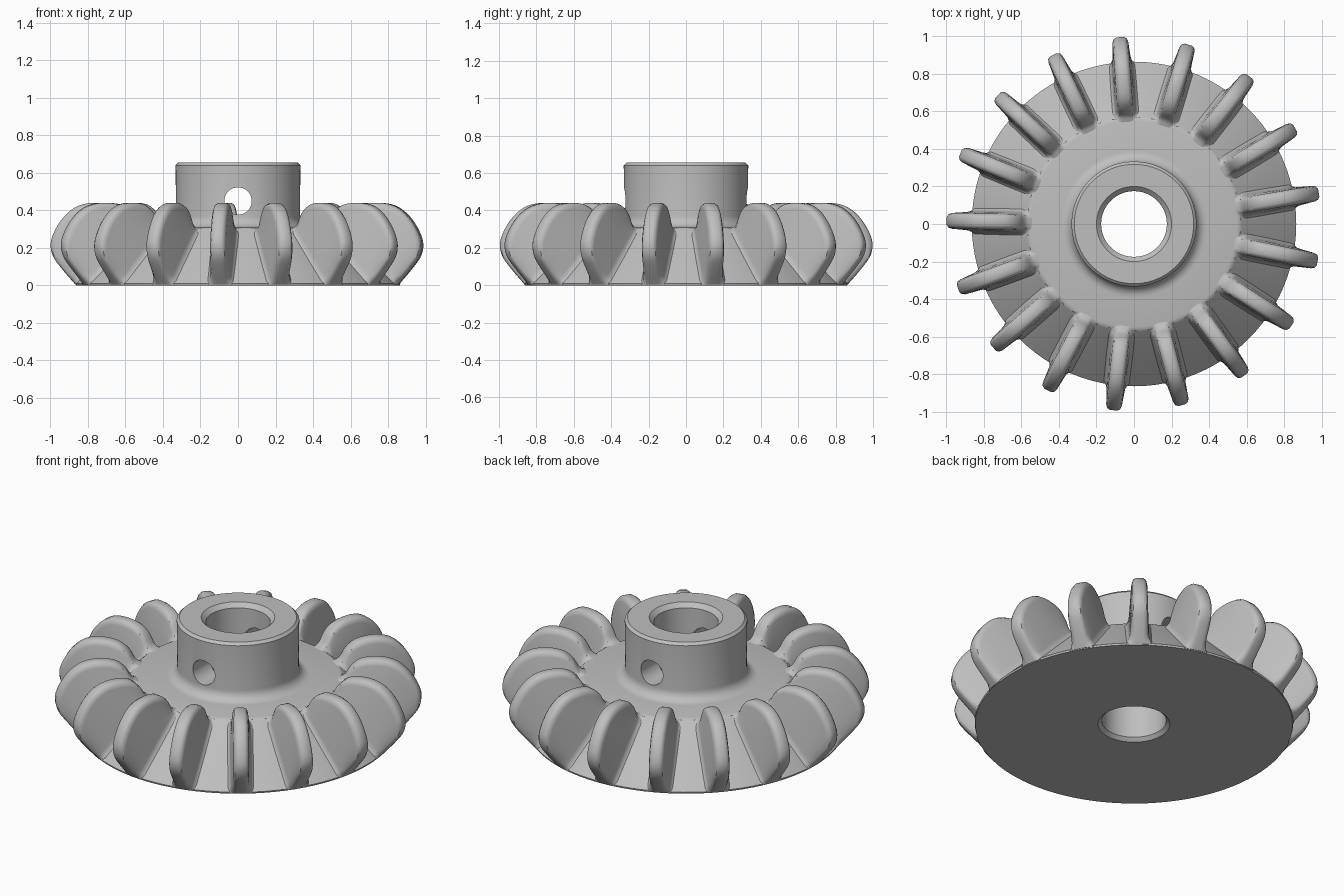
import bpy, bmesh, math
from mathutils import Vector

cube = bpy.data.objects.get("Cube")
if cube:
    bpy.data.objects.remove(cube, do_unlink=True)

grey = bpy.data.materials.new("light grey")
grey.use_nodes = True
colour = (0.52, 0.52, 0.52, 1)
grey.diffuse_color = colour
bsdf = next(n for n in grey.node_tree.nodes if n.type == "BSDF_PRINCIPLED")
bsdf.inputs["Base Color"].default_value = colour

TEETH = 17


def make_object(name, bm):
    bmesh.ops.recalc_face_normals(bm, faces=bm.faces)
    mesh = bpy.data.meshes.new(name)
    bm.to_mesh(mesh)
    bm.free()
    mesh.materials.append(grey)
    obj = bpy.data.objects.new(name, mesh)
    bpy.context.collection.objects.link(obj)
    return obj


def activate(obj):
    bpy.ops.object.select_all(action="DESELECT")
    obj.select_set(True)
    bpy.context.view_layer.objects.active = obj


def lathe(name, profile, segments):
    """Revolve a closed (radius, height) profile about z."""
    bm = bmesh.new()
    rings = []
    for i in range(segments):
        a = math.tau * i / segments
        rings.append([bm.verts.new((r * math.cos(a), r * math.sin(a), z)) for r, z in profile])
    n = len(profile)
    for i in range(segments):
        p, q = rings[i], rings[(i + 1) % segments]
        for j in range(n):
            k = (j + 1) % n
            bm.faces.new((p[j], q[j], q[k], p[k]))
    return make_object(name, bm)


def smooth_curve(points, steps):
    """Catmull-Rom curve through 2D points."""
    pts = [Vector(p) for p in points]
    pts = [pts[0] * 2 - pts[1]] + pts + [pts[-1] * 2 - pts[-2]]
    out = []
    for i in range(1, len(pts) - 2):
        a, b, c, d = pts[i - 1:i + 3]
        for s in range(steps):
            t = s / steps
            out.append(0.5 * (2 * b + (c - a) * t + (2 * a - 5 * b + 4 * c - d) * t ** 2
                              + (3 * b - a - 3 * c + d) * t ** 3))
    return out + [pts[-2]]


# Wheel body: flat base, conical rim, web, hub with fillet and chamfered bore
fillet = [(0.39 - 0.06 * math.sin(a), 0.37 - 0.06 * math.cos(a))
          for a in (math.pi / 2 * i / 6 for i in range(7))]
profile = ([(0.195, 0), (0.862, 0), (0.865, 0.01), (0.575, 0.298), (0.565, 0.306), (0.55, 0.31)]
           + fillet
           + [(0.333, 0.64), (0.318, 0.655), (0.2, 0.655), (0.175, 0.63), (0.175, 0.02)])
body = lathe("wheel_body", profile, 96)

# Pin hole through both sides of the hub
bpy.ops.mesh.primitive_cylinder_add(vertices=32, radius=0.073, depth=1,
                                    location=(0, 0, 0.45), rotation=(math.pi / 2, 0, 0))
cutter = bpy.context.object
cutter.name = "pin_hole_cutter"
cutter.hide_render = True
cutter.data.materials.append(grey)
activate(body)
cut = body.modifiers.new("pin_hole", "BOOLEAN")
cut.operation = "DIFFERENCE"
cut.solver = "EXACT"
cut.object = cutter
bpy.ops.object.modifier_apply(modifier=cut.name)
bpy.data.objects.remove(cutter, do_unlink=True)
activate(body)
bpy.ops.object.shade_smooth_by_angle(angle=math.radians(30))

# Tooth: sections lofted down the cone, with rounded crest and flared root
crest = smooth_curve([(0.545, 0.31), (0.58, 0.33), (0.62, 0.39), (0.68, 0.43), (0.78, 0.44),
                      (0.87, 0.415), (0.945, 0.345), (0.995, 0.245), (0.99, 0.165),
                      (0.94, 0.09), (0.866, 0.004)], 4)
rim, foot = Vector((0.56, 0.306)), Vector((0.862, 0.004))
bm = bmesh.new()
rows = []
for i, top in enumerate(crest):
    base = rim.lerp(foot, i / (len(crest) - 1))
    height = (top - base).length
    up = (top - base).normalized()
    drop = min(1, height / 0.08)
    levels = [(0.078, -0.004), (0.062, 0.01 * drop), (0.054, 0.035 * drop),
              (0.042, height - 0.032 * drop), (0.035, height - 0.01 * drop), (0.02, height)]
    half = []
    for w, h in levels:
        p = base + up * h
        half.append((p.x, w, max(p.y, 0.001)))
    section = half + [(x, -y, z) for x, y, z in reversed(half)]
    rows.append([bm.verts.new(v) for v in section])
for p, q in zip(rows, rows[1:]):
    for j in range(len(p)):
        k = (j + 1) % len(p)
        bm.faces.new((p[j], p[k], q[k], q[j]))
bm.faces.new(rows[0])
bm.faces.new(rows[-1])
tooth = make_object("tooth_1", bm)
activate(tooth)
bpy.ops.object.shade_smooth_by_angle(angle=math.radians(40))

# Ring of teeth
start = math.radians(179)
tooth.rotation_euler.z = start
for i in range(1, TEETH):
    copy = tooth.copy()
    copy.name = f"tooth_{i + 1}"
    copy.rotation_euler.z = start + math.tau * i / TEETH
    bpy.context.collection.objects.link(copy)
